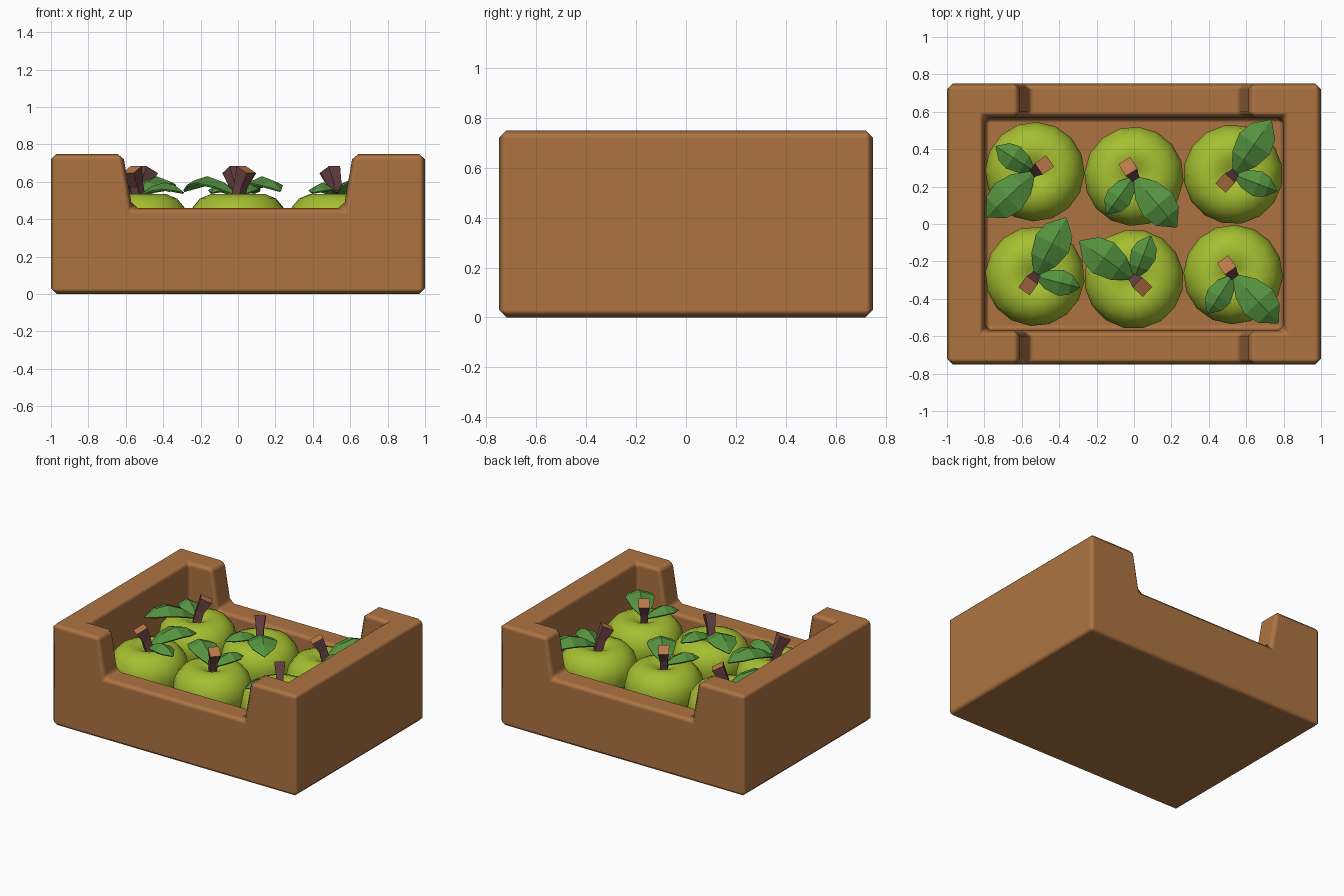
import bpy, bmesh, math
from mathutils import Vector, Matrix

if "Cube" in bpy.data.objects:
    bpy.data.objects.remove(bpy.data.objects["Cube"])


def material(name, rgb):
    m = bpy.data.materials.new(name)
    m.diffuse_color = (*rgb, 1)
    m.use_nodes = True
    m.node_tree.nodes["Principled BSDF"].inputs["Base Color"].default_value = m.diffuse_color
    return m


WOOD = material("wood brown", (0.42, 0.175, 0.055))
SKIN = material("apple green", (0.38, 0.52, 0.03))
LEAF = material("leaf green", (0.09, 0.29, 0.05))
STEM = material("stem brown", (0.16, 0.06, 0.065))
CUT = material("stem cut tan", (0.5, 0.19, 0.065))


def add_object(name, bm, mats):
    bmesh.ops.recalc_face_normals(bm, faces=bm.faces)
    mesh = bpy.data.meshes.new(name)
    bm.to_mesh(mesh)
    bm.free()
    for m in mats:
        mesh.materials.append(m)
    ob = bpy.data.objects.new(name, mesh)
    bpy.context.collection.objects.link(ob)
    return ob


def box(name, lo, hi):
    bm = bmesh.new()
    lo, hi = Vector(lo), Vector(hi)
    bmesh.ops.create_cube(bm, size=1, matrix=Matrix.Translation((lo + hi) / 2) @ Matrix.Diagonal((*(hi - lo), 1)))
    return add_object(name, bm, [WOOD])


# crate: solid block, hollowed, with lowered front and back walls
crate = box("crate", (-1, -0.75, 0), (1, 0.75, 0.75))
cavity = box("cavity_cutter", (-0.8, -0.57, 0.12), (0.8, 0.57, 1.2))
bm = bmesh.new()
slope = 0.05 / 0.29
top = 0.565 + slope * 0.6
outline = [(-0.565, 0.46), (0.565, 0.46), (top, 1.06), (-top, 1.06)]
face = bm.faces.new([bm.verts.new((x, -1, z)) for x, z in outline])
ext = bmesh.ops.extrude_face_region(bm, geom=[face])
bmesh.ops.translate(bm, vec=(0, 2, 0), verts=[v for v in ext["geom"] if isinstance(v, bmesh.types.BMVert)])
notch = add_object("notch_cutter", bm, [WOOD])
for cutter in (cavity, notch):
    mod = crate.modifiers.new("cut", "BOOLEAN")
    mod.operation = "DIFFERENCE"
    mod.solver = "EXACT"
    mod.object = cutter
    cutter.hide_render = True
    cutter.hide_set(True)
bev = crate.modifiers.new("bevel", "BEVEL")
bev.width = 0.03
bev.segments = 1
bev.limit_method = "ANGLE"
bev.harden_normals = True
for p in crate.data.polygons:
    p.use_smooth = True


# apple body: lathed profile with top and bottom dimples
PROFILE = [(0.0, 0.15), (0.06, 0.125), (0.12, 0.12), (0.18, 0.165), (0.23, 0.25), (0.257, 0.32),
           (0.266, 0.385), (0.25, 0.455), (0.205, 0.51), (0.145, 0.535), (0.09, 0.53), (0.045, 0.51), (0.0, 0.485)]


def apple_body(name):
    bm = bmesh.new()
    vs = [bm.verts.new((r, 0, z)) for r, z in PROFILE]
    es = [bm.edges.new(p) for p in zip(vs, vs[1:])]
    bmesh.ops.spin(bm, geom=vs + es, axis=(0, 0, 1), cent=(0, 0, 0), angle=math.tau, steps=16)
    bmesh.ops.remove_doubles(bm, verts=bm.verts, dist=0.001)
    for f in bm.faces:
        f.smooth = True
        # darker green underside
        f.material_index = 1 if f.calc_center_median().z < 0.33 else 0
    return add_object(name, bm, [SKIN, LEAF])


# stem: flared square peg leaning away from the big leaf
def apple_stem(name):
    bm = bmesh.new()
    rings = []
    for x, z, w in ((0.01, 0.47, 0.024), (-0.02, 0.58, 0.025), (-0.062, 0.665, 0.037)):
        rings.append([bm.verts.new((x + a * w, b * w, z + a * w * 0.5))
                      for a, b in ((-1, -1), (1, -1), (1, 1), (-1, 1))])
    for lo, hi in zip(rings, rings[1:]):
        for i in range(4):
            j = (i + 1) % 4
            bm.faces.new((lo[i], lo[j], hi[j], hi[i]))
    bm.faces.new(rings[0])
    bm.faces.new(rings[-1]).material_index = 1
    return add_object(name, bm, [STEM, CUT])


# leaf: arched blade folded along its midrib
BLADE = [(0.01, 0.012, 0.0), (0.1, 0.075, 0.065), (0.2, 0.1, 0.095), (0.28, 0.078, 0.075), (0.355, 0.004, 0.02)]


def apple_leaf(name, scale, base_z):
    bm = bmesh.new()
    rows = [[bm.verts.new((r * scale, s * w * scale, base_z + z * scale - abs(s) * w * 0.35))
             for s in (-1, 0, 1)] for r, w, z in BLADE]
    for a, b in zip(rows, rows[1:]):
        for i in (0, 1):
            bm.faces.new((a[i], b[i], b[i + 1], a[i + 1]))
    ob = add_object(name, bm, [LEAF])
    ob.modifiers.new("thickness", "SOLIDIFY").thickness = 0.01
    return ob


# six apples, each turned differently: x, y, heading of the big leaf
APPLES = [(0, -0.295, 145), (-0.53, -0.28, 62), (0.53, -0.27, -47),
          (-0.53, 0.28, 223), (0, 0.255, -50), (0.53, 0.265, 55)]
for n, (x, y, heading) in enumerate(APPLES, 1):
    parts = [(apple_body(f"apple_{n}"), 0), (apple_stem(f"stem_{n}"), -8),
             (apple_leaf(f"big_leaf_{n}", 1.0, 0.535), 0),
             (apple_leaf(f"small_leaf_{n}", 0.7, 0.53), -76)]
    for ob, turn in parts:
        ob.location = (x, y, 0)
        ob.rotation_euler.z = math.radians(heading + turn)
